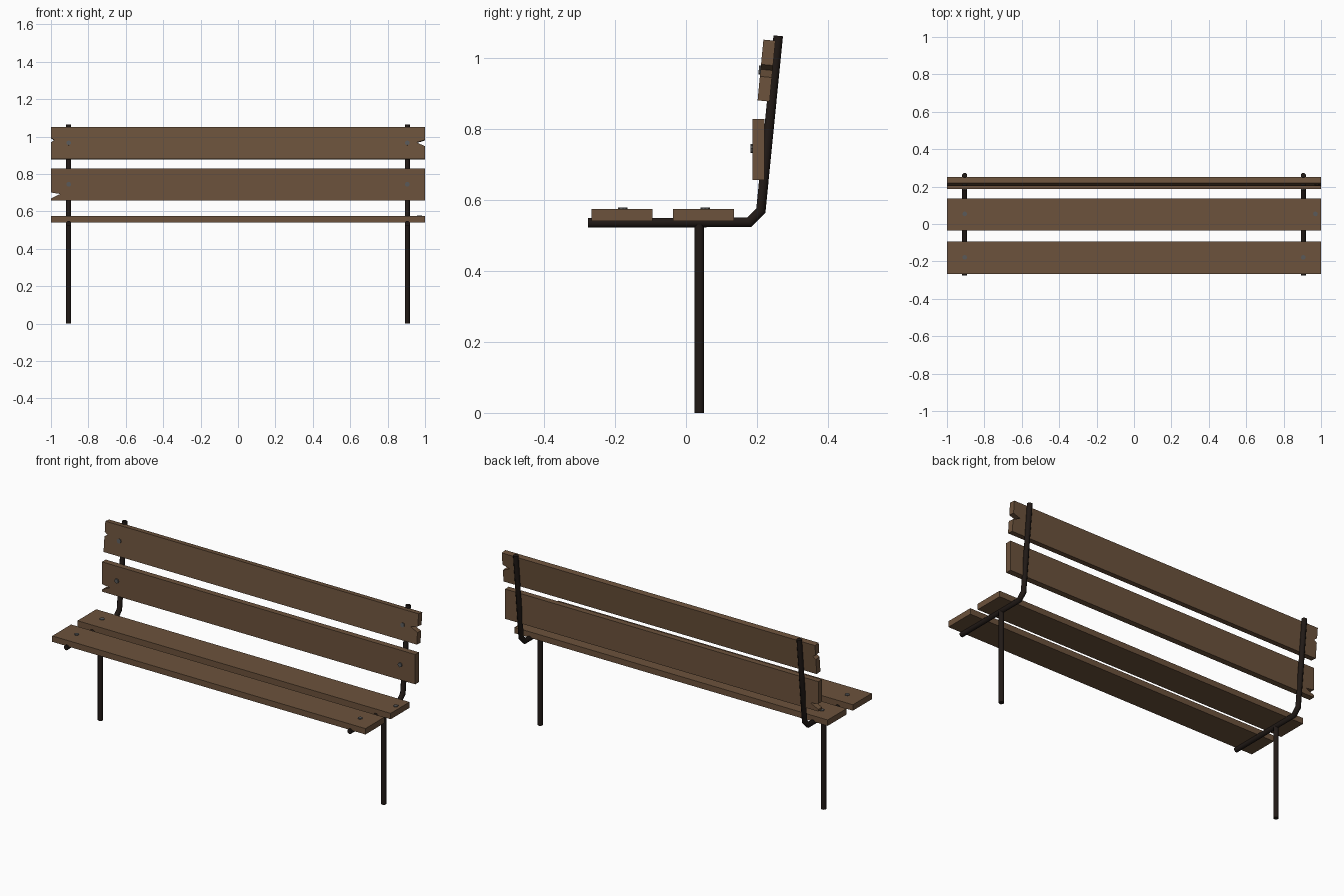
import bpy, bmesh, math
from mathutils import Vector

if "Cube" in bpy.data.objects:
    bpy.data.objects.remove(bpy.data.objects["Cube"])


def material(name, col):
    m = bpy.data.materials.new(name)
    m.diffuse_color = (*col, 1)
    m.use_nodes = True
    m.node_tree.nodes["Principled BSDF"].inputs["Base Color"].default_value = m.diffuse_color
    return m


WOOD = material("wood", (0.15, 0.085, 0.045))
IRON = material("iron", (0.015, 0.010, 0.008))
STEEL = material("steel", (0.10, 0.10, 0.10))


def finish(name, bm, mat, smooth=False):
    bmesh.ops.recalc_face_normals(bm, faces=bm.faces)
    me = bpy.data.meshes.new(name)
    bm.to_mesh(me)
    bm.free()
    me.materials.append(mat)
    ob = bpy.data.objects.new(name, me)
    bpy.context.collection.objects.link(ob)
    if smooth:
        me.shade_smooth()
        bpy.context.view_layer.objects.active = ob
        ob.select_set(True)
        bpy.ops.object.shade_smooth_by_angle(angle=math.radians(50))
        ob.select_set(False)
    return ob


def tube(name, x, path, r=0.0145, sides=8):
    """Mitred round bar along a (y, z) path."""
    bm = bmesh.new()
    pts = [Vector(p) for p in path]
    rings = []
    for i, p in enumerate(pts):
        a = (p - pts[i - 1]).normalized() if i else None
        b = (pts[i + 1] - p).normalized() if i < len(pts) - 1 else None
        t = ((a or b) + (b or a)).normalized()
        n = Vector((-t.y, t.x)) / t.dot(a or b)
        ring = []
        for k in range(sides):
            w = math.tau * (k + 0.5) / sides
            q = p + n * r * math.sin(w)
            ring.append(bm.verts.new((x + r * math.cos(w), q.x, q.y)))
        rings.append(ring)
    for r0, r1 in zip(rings, rings[1:]):
        for k in range(sides):
            j = (k + 1) % sides
            bm.faces.new((r0[k], r0[j], r1[j], r1[k]))
    bm.faces.new(rings[0])
    bm.faces.new(rings[-1])
    return finish(name, bm, IRON, True)


def plank(name, y, z, tilt=0, left=(), right=(), w=0.172, t=0.034):
    """Board with optional split ends, outline in x-z, extruded in y."""
    h = w / 2
    outline = [(-1, -h), (1, -h), *right, (1, h), (-1, h), *left]
    bm = bmesh.new()
    f = bm.faces.new([bm.verts.new((px, -t / 2, pz)) for px, pz in outline])
    ext = bmesh.ops.extrude_face_region(bm, geom=[f])
    vs = [v for v in ext["geom"] if isinstance(v, bmesh.types.BMVert)]
    bmesh.ops.translate(bm, verts=vs, vec=(0, t, 0))
    ob = finish(name, bm, WOOD)
    ob.location = (0, y, z)
    ob.rotation_euler.x = math.radians(tilt)
    return ob


def bolt(name, loc, tilt, r=0.013, depth=0.016):
    bm = bmesh.new()
    bmesh.ops.create_cone(bm, cap_ends=True, segments=8, radius1=r,
                          radius2=r, depth=depth)
    ob = finish(name, bm, STEEL)
    ob.location = loc
    ob.rotation_euler.x = math.radians(tilt)


# iron frames and legs
X = 0.905
for side, x in (("left", -X), ("right", X)):
    tube(side + "_frame", x, [(-0.276, 0.536), (0.178, 0.537),
                              (0.211, 0.570), (0.260, 1.063)])
    tube(side + "_leg", x, [(0.037, 0), (0.037, 0.535)])

# seat planks
plank("front_seat_plank", -0.180, 0.558, 90)
plank("rear_seat_plank", 0.050, 0.558, 90)

# back planks with split ends
plank("lower_back_plank", 0.205, 0.743, 0,
      left=[(-1, -0.042), (-0.95, -0.050), (-1, -0.074)])
plank("upper_back_plank", 0.227, 0.965, -5.5,
      left=[(-1, 0.028), (-0.982, 0.014), (-1, 0.002)],
      right=[(1, -0.018), (0.955, 0.002), (1, 0.016)])

# bolts: one seat bolt has slipped outward
for i, (x, y) in enumerate([(-X, -0.178), (X, -0.178), (-X, 0.054), (0.97, 0.054)]):
    bolt(f"seat_bolt_{i}", (x, y, 0.571), 0)
for i, x in enumerate((-X, X)):
    bolt(f"lower_back_bolt_{i}", (x, 0.190, 0.745), 90)
    bolt(f"upper_back_bolt_{i}", (x, 0.213, 0.966), 84.5)
